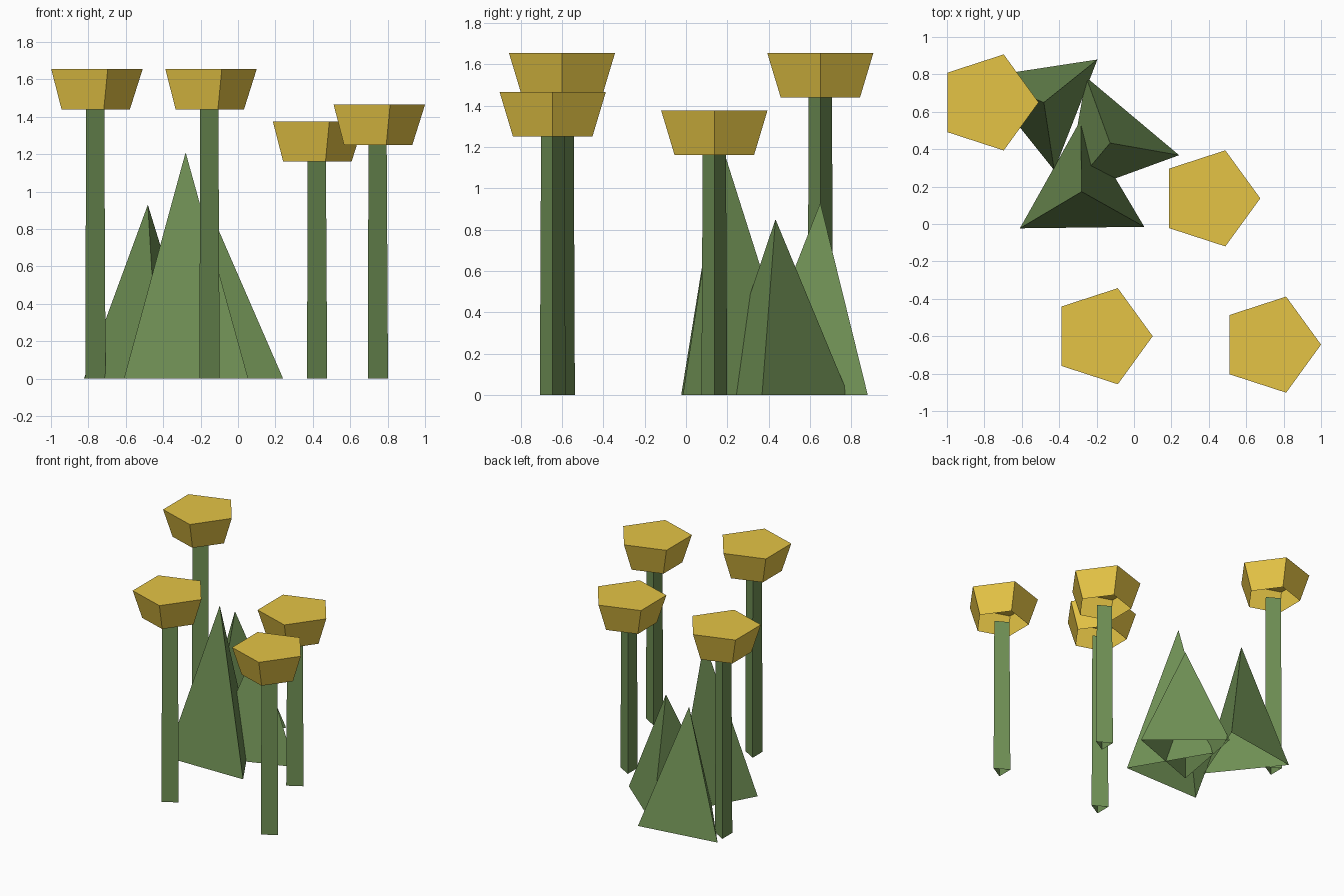
import bpy
import bmesh
from math import cos, sin, pi, radians

if "Cube" in bpy.data.objects:
    bpy.data.objects.remove(bpy.data.objects["Cube"])


def material(name, colour):
    m = bpy.data.materials.new(name)
    m.diffuse_color = colour
    m.use_nodes = True
    m.node_tree.nodes["Principled BSDF"].inputs["Base Color"].default_value = m.diffuse_color
    return m


GREEN = material("leaf_green", (0.16, 0.28, 0.09, 1))
GOLD = material("petal_gold", (0.78, 0.55, 0.06, 1))


def frustum(name, x, y, z0, z1, r0, r1, sides, mat, angle=0, top=False):
    """Tapered prism with an open base; r1 = 0 makes a pyramid."""
    bm = bmesh.new()

    def ring(r, z):
        return [bm.verts.new((x + r * cos(angle + 2 * pi * i / sides),
                              y + r * sin(angle + 2 * pi * i / sides), z))
                for i in range(sides)]

    low = ring(r0, z0)
    high = ring(r1, z1) if r1 else [bm.verts.new((x, y, z1))]
    for i in range(sides):
        j = (i + 1) % sides
        if r1:
            bm.faces.new((low[i], low[j], high[j], high[i]))
        else:
            bm.faces.new((low[i], low[j], high[0]))
    if top:
        bm.faces.new(high)
    mesh = bpy.data.meshes.new(name)
    bm.to_mesh(mesh)
    bm.free()
    mesh.materials.append(mat)
    obj = bpy.data.objects.new(name, mesh)
    bpy.context.collection.objects.link(obj)


# Flowers: three-sided stem under a five-sided flared head
flowers = [(-0.78, 0.65, 1.44), (-0.17, -0.60, 1.44),
           (0.405, 0.137, 1.16), (0.73, -0.645, 1.25)]
for n, (x, y, z) in enumerate(flowers, 1):
    frustum(f"stem_{n}", x, y, 0, z, 0.072, 0.065, 3, GREEN)
    frustum(f"flower_head_{n}", x, y, z, z + 0.215, 0.202, 0.27, 5, GOLD, top=True)

# Leaves: a clump of three-sided spikes (x, y, height, radius, turn)
leaves = [(-0.28, 0.173, 1.21, 0.384, 90.7),
          (-0.482, 0.65, 0.93, 0.367, 38.7),
          (-0.128, 0.433, 0.85, 0.375, -10)]
for n, (x, y, h, r, turn) in enumerate(leaves, 1):
    frustum(f"leaf_{n}", x, y, 0, h, r, 0, 3, GREEN, radians(turn))
